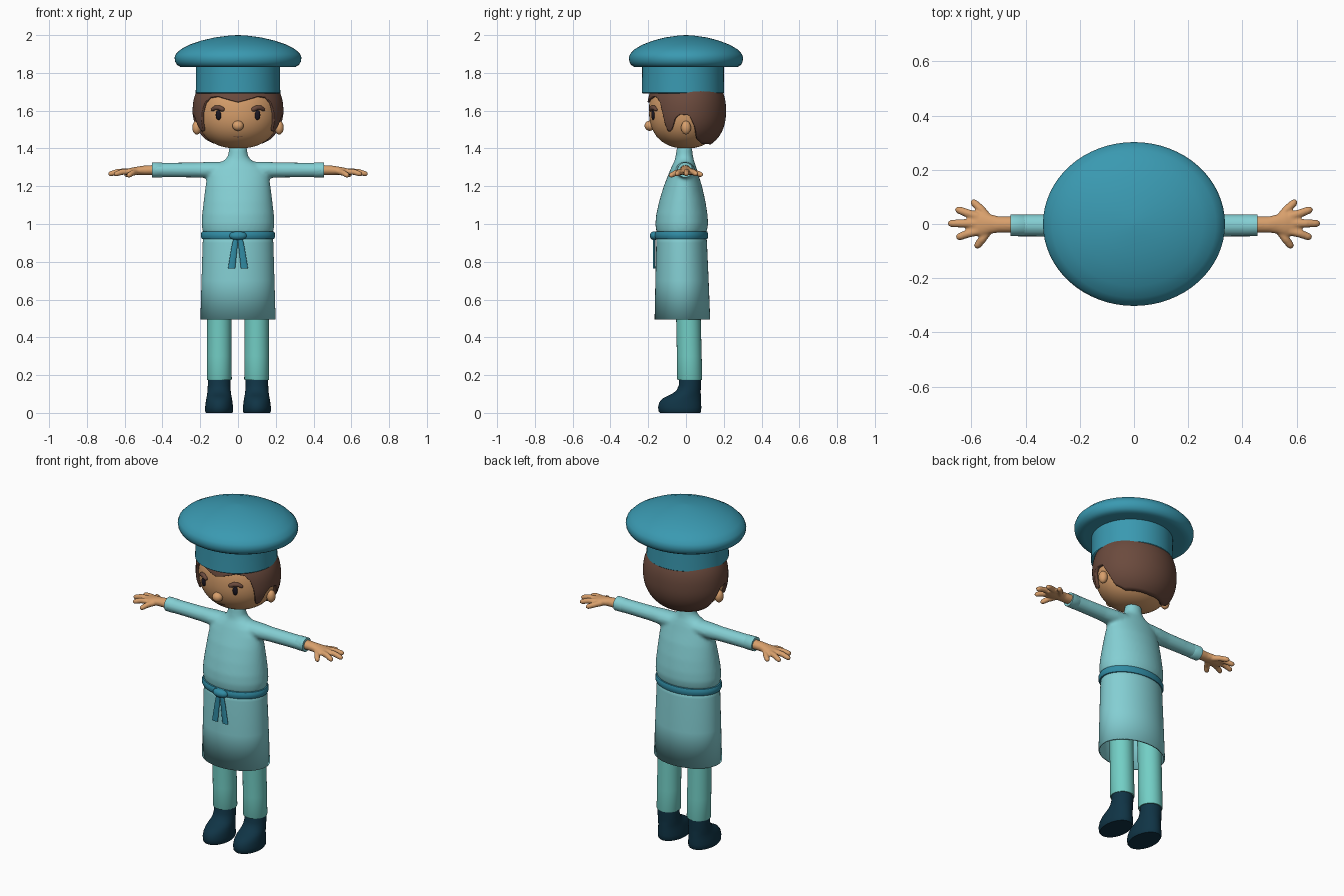
import bpy, bmesh
from math import sin, cos, pi, radians, degrees
from mathutils import Vector

if "Cube" in bpy.data.objects:
    bpy.data.objects.remove(bpy.data.objects["Cube"])

COL = {"hat": (.042, .32, .44), "shirt": (.23, .62, .65), "pants": (.17, .62, .56),
       "boot": (.005, .034, .06), "skin": (.69, .35, .15), "hair": (.147, .069, .047),
       "belt": (.03, .26, .37), "dark": (.01, .008, .015)}
MAT = {}
for key, c in COL.items():
    MAT[key] = bpy.data.materials.new(key)
    MAT[key].diffuse_color = (*c, 1)


def loft(bm, rings, caps=True):
    vs = [[bm.verts.new(p) for p in r] for r in rings]
    n = len(vs[0])
    for a, b in zip(vs, vs[1:]):
        for i in range(n):
            j = (i + 1) % n
            bm.faces.new((a[i], a[j], b[j], b[i]))
    if caps:
        bm.faces.new(vs[0][::-1])
        bm.faces.new(vs[-1])


def ell(c, u, v, n=24):
    c, u, v = Vector(c), Vector(u), Vector(v)
    return [c + u * cos(2 * pi * i / n) + v * sin(2 * pi * i / n) for i in range(n)]


def stack(rows, cx=0, n=48):
    """Elliptical rings from rows of (z, half width, front y, back y)."""
    return [ell((cx, (f + b) / 2, z), (rx, 0, 0), (0, (b - f) / 2, 0), n) for z, rx, f, b in rows]


def tube(pts, radii, n=12):
    """Round tube along a path; the ends are rounded off."""
    pts = [Vector(p) for p in pts]
    d0, d1 = (pts[1] - pts[0]).normalized(), (pts[-1] - pts[-2]).normalized()
    r0, r1 = radii[0], radii[-1]
    path = [(pts[0] - d0 * r0, r0 * .15, d0), (pts[0] - d0 * r0 * .7, r0 * .7, d0)]
    for i, p in enumerate(pts):
        d = (pts[min(i + 1, len(pts) - 1)] - pts[max(i - 1, 0)]).normalized()
        path.append((p, radii[i], d))
    path += [(pts[-1] + d1 * r1 * .7, r1 * .7, d1), (pts[-1] + d1 * r1, r1 * .15, d1)]
    out = []
    for p, r, d in path:
        u = d.cross(Vector((0, .2, 1))).normalized()
        out.append(ell(p, u * r, d.cross(u) * r, n))
    return out


def make(name, lofts, mat, caps=True, mirror=False, voxel=0, smooth=0, solid=0):
    bm = bmesh.new()
    for r in lofts:
        loft(bm, r, caps)
    bmesh.ops.recalc_face_normals(bm, faces=bm.faces)
    me = bpy.data.meshes.new(name)
    bm.to_mesh(me)
    bm.free()
    for p in me.polygons:
        p.use_smooth = True
    me.set_sharp_from_angle(angle=radians(45))
    ob = bpy.data.objects.new(name, me)
    bpy.context.collection.objects.link(ob)
    me.materials.append(MAT[mat])
    if solid:
        m = ob.modifiers.new("thickness", "SOLIDIFY")
        m.thickness, m.offset = solid, -1
    if voxel:
        m = ob.modifiers.new("blend", "REMESH")
        m.mode, m.voxel_size, m.use_smooth_shade = "VOXEL", voxel, True
        m = ob.modifiers.new("soften", "SMOOTH")
        m.iterations, m.factor = smooth, .5
    if mirror:
        m = ob.modifiers.new("mirror", "MIRROR")
        m.use_mirror_merge = False
    return ob


def ball(c, r):
    x, y, z = c
    ks = [-pi / 2 + .05 + (pi - .1) * k / 14 for k in range(15)]
    return stack([(z + r[2] * sin(k), r[0] * cos(k), y - r[1] * cos(k), y + r[1] * cos(k)) for k in ks], x, 24)


# Hat: puffed crown and band
make("hat_crown", [stack([(z, r, -r * .9, r * .9) for z, r in (
    (1.835, .2), (1.83, .28), (1.832, .305), (1.842, .323), (1.86, .333), (1.88, .336), (1.90, .329),
    (1.925, .303), (1.95, .255), (1.972, .19), (1.988, .12), (1.997, .05), (2.0, .005))], n=64)], "hat")
make("hat_band", [stack([(1.69, .219, -.228, .196), (1.695, .224, -.234, .201), (1.78, .222, -.232, .2),
                         (1.84, .222, -.232, .2)], n=64)], "hat")

# Head
P, ZC = 2.3, 1.6


def squash(z, rz):
    return max(0, 1 - min(1, abs((z - ZC) / rz)) ** P) ** (1 / P)


def face_y(x, z):
    return -.196 * max(0, squash(z, .2) ** 2 - (x / .22) ** 2) ** .5


zs = [ZC - .2 * cos(.06 + (pi - .12) * k / 28) for k in range(29)]
make("head", [stack([(z, .22 * squash(z, .2), -.196 * squash(z, .2), .19 * squash(z, .2)) for z in zs])], "skin")
make("neck", [stack([(1.34, .04, -.045, .03), (1.45, .04, -.045, .03)])], "skin")
make("ear", [ball((.218, .0, 1.51), (.024, .026, .036))], "skin", mirror=True)
make("nose", [ball((0, -.192, 1.52), (.03, .027, .027))], "skin")

# Hair: shell hanging from the crown to a hairline given as (azimuth from the front, z)
LINE = [(0, 1.645), (14, 1.66), (28, 1.676), (40, 1.67), (48, 1.64), (53, 1.58), (57, 1.50), (61, 1.485),
        (66, 1.50), (73, 1.56), (80, 1.58), (94, 1.575), (102, 1.52), (109, 1.45), (125, 1.425), (180, 1.42)]


def hairline(a):
    for (a0, z0), (a1, z1) in zip(LINE, LINE[1:]):
        if a <= a1:
            return z0 + (z1 - z0) * (a - a0) / (a1 - a0)
    return LINE[-1][1]


rings = []
for k in range(25):
    ring = []
    for i in range(144):
        a = -pi + 2 * pi * i / 144
        z = 1.74 + (hairline(min(180, abs(degrees(a)))) - 1.74) * k / 24
        s = squash(z, .212)
        ring.append((.24 * s * sin(a), .003 - .209 * s * cos(a), z))
    rings.append(ring)
make("hair", [rings], "hair", caps=False, solid=.02)

# Face details
make("eye", [ball((.103, face_y(.103, 1.577) - .001, 1.577), (.015, .01, .026))], "dark", mirror=True)
brow = [(x, face_y(x, z) - .004, z) for x, z in ((.082, 1.607), (.1, 1.616), (.12, 1.615), (.135, 1.606))]
make("eyebrow", [tube(brow, [.012, .013, .012, .009])], "hair", mirror=True)
make("mouth", [tube([(x, face_y(x, 1.462) + .001, 1.462 + 4 * x * x) for x in (-.022, 0, .022)],
                    [.003] * 3)], "hair")

# Shirt: torso and both sleeves blended together
torso = stack([(.945, .178, -.15, .1), (.965, .188, -.158, .111), (1.0, .193, -.162, .117),
               (1.05, .19, -.158, .114), (1.12, .182, -.142, .103), (1.2, .172, -.118, .085),
               (1.26, .163, -.094, .066), (1.295, .145, -.08, .056), (1.32, .105, -.068, .048),
               (1.335, .075, -.06, .042), (1.355, .056, -.056, .038), (1.38, .05, -.052, .034),
               (1.405, .048, -.05, .034)])
sleeves = [[ell((s * x, -.005, 1.286), (0, ry, 0), (0, 0, rz)) for x, ry, rz in (
    (.05, .055, .045), (.16, .05, .043), (.22, .043, .04), (.35, .041, .039), (.45, .041, .039))] for s in (1, -1)]
make("shirt", [torso] + sleeves, "shirt", voxel=.009, smooth=5)
make("cuff", [[ell((x, -.005, 1.286), (0, r, 0), (0, 0, r)) for x, r in ((.4, .036), (.405, .04), (.456, .04))]],
     "shirt", mirror=True)

# Hands: palm with five spread fingers
palm = [ell((x, y, z), (0, ry, 0), (0, 0, rz)) for x, y, z, ry, rz in (
    (.43, -.002, 1.286, .03, .027), (.5, -.002, 1.284, .03, .025), (.53, 0, 1.282, .036, .022),
    (.56, 0, 1.279, .045, .02), (.59, 0, 1.276, .046, .016), (.61, 0, 1.274, .035, .012))]
fingers = [((.535, .018, 1.276), (.565, .055, 1.27), (.59, .078, 1.262)),
           ((.575, .028, 1.278), (.615, .04, 1.275), (.647, .052, 1.266)),
           ((.58, .002, 1.279), (.635, .002, 1.277), (.674, .002, 1.266)),
           ((.575, -.026, 1.278), (.615, -.036, 1.275), (.644, -.047, 1.266)),
           ((.535, -.02, 1.276), (.56, -.056, 1.27), (.577, -.078, 1.258))]
make("hand", [palm] + [tube(f, [.016, .0155, .014]) for f in fingers], "skin", mirror=True, voxel=.005, smooth=3)

# Apron skirt, belt, knot and ribbons
make("apron_skirt", [stack([(.95, .182, -.153, .107), (.9, .187, -.157, .111), (.7, .193, -.162, .12),
                            (.495, .199, -.166, .128)], n=64)], "shirt", caps=False, solid=.008)
make("belt", [stack([(.918, .18, -.15, .104), (.921, .191, -.162, .113), (.932, .196, -.167, .117),
                     (.948, .196, -.167, .117), (.959, .191, -.162, .113), (.962, .18, -.15, .104)], n=64)], "belt")
make("belt_knot", [tube([(-.025, -.165, .938), (0, -.168, .938), (.025, -.165, .938)], [.021, .024, .021])], "belt")
make("belt_ribbon", [[ell((x, y, z), (w, 0, 0), (0, .006, 0), 16) for x, y, z, w in (
    (.01, -.168, .935, .012), (.02, -.168, .87, .016), (.034, -.168, .765, .019))]], "belt", mirror=True)

# Trousers and boots
make("trouser_leg", [stack([(.175, .064, -.045, .085), (.18, .066, -.047, .086), (.3, .065, -.048, .083),
                            (.5, .064, -.052, .078), (.9, .07, -.07, .07)], .099)], "pants", mirror=True)
make("boot", [stack([(0, .07, -.138, .075), (.008, .074, -.145, .08), (.03, .074, -.148, .081),
                     (.055, .071, -.142, .08), (.075, .068, -.125, .079), (.09, .065, -.098, .079),
                     (.103, .063, -.07, .078), (.12, .061, -.05, .078), (.145, .06, -.038, .079),
                     (.2, .06, -.035, .08)], .1)], "boot", mirror=True)

for m in bpy.data.materials:
    if m.users and not m.is_grease_pencil:
        m.use_nodes = True
        m.node_tree.nodes["Principled BSDF"].inputs["Base Color"].default_value = m.diffuse_color
